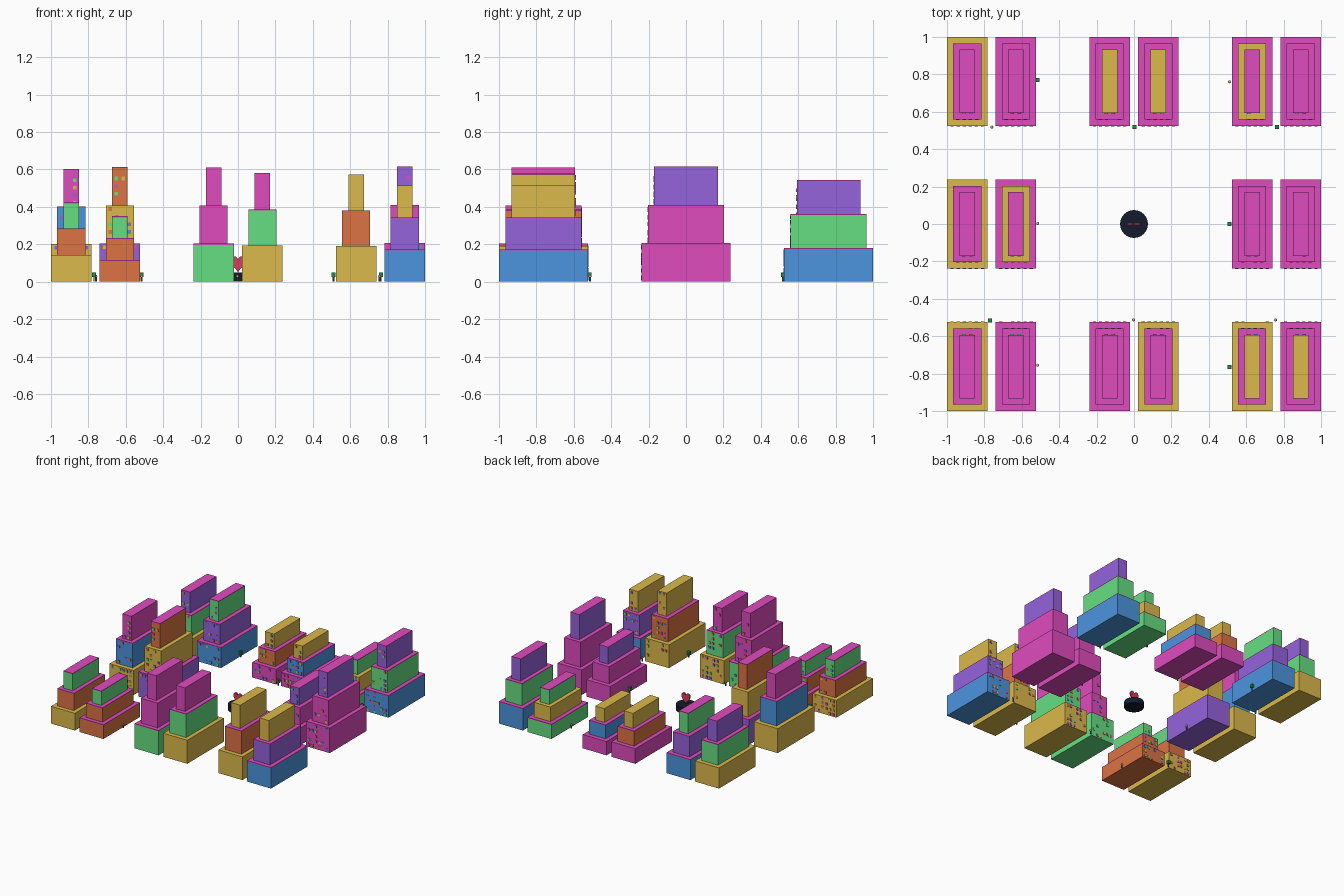
import bpy, bmesh, math, random
from mathutils import Matrix

if "Cube" in bpy.data.objects:
    bpy.data.objects.remove(bpy.data.objects["Cube"])

random.seed(7)

# palette, given as display colours and converted to linear
HEX = {"yellow": "DBB84D", "pink": "DE4DBD", "blue": "4D94DE", "green": "66DE80",
       "orange": "DB7345", "purple": "9463DB", "navy": "1A2130", "red": "D9405A",
       "leaf": "218C45", "bark": "6B4526", "skin": "E0A585", "cloth": "59616B"}
MATS = {}
for name, h in HEX.items():
    m = bpy.data.materials.new(name)
    rgb = [(int(h[i:i + 2], 16) / 255) ** 2.2 for i in (0, 2, 4)]
    m.diffuse_color = (*rgb, 1)
    m.use_nodes = True
    m.node_tree.nodes["Principled BSDF"].inputs["Base Color"].default_value = m.diffuse_color
    MATS[name] = m


def link(name, data, *mats):
    ob = bpy.data.objects.new(name, data)
    bpy.context.collection.objects.link(ob)
    for m in mats:
        data.materials.append(MATS[m])
    return ob


def add_box(bm, x, y, z, sx, sy, sz, mat=0):
    """Box centred in x and y, with its bottom at z."""
    t = Matrix.Translation((x, y, z + sz / 2)) @ Matrix.Diagonal((sx, sy, sz, 1))
    r = bmesh.ops.create_cube(bm, size=1, matrix=t)
    for f in {f for v in r["verts"] for f in v.link_faces}:
        f.material_index = mat


def finish(name, bm, *mats):
    me = bpy.data.meshes.new(name)
    bm.to_mesh(me)
    bm.free()
    return link(name, me, *mats)


TIERS = [(0.217, 0.475), (0.15, 0.405), (0.083, 0.34)]
WINDOWS = ["yellow", "pink", "blue", "green", "orange", "purple"]
ROOF = 0.006


# stepped building: three boxes with roof slabs, windows on one end
def building(name, x, y, height, colours):
    th = height / 3
    side = 1 if y < -0.5 else -1
    wins = bmesh.new()
    for i, ((w, d), col) in enumerate(zip(TIERS, colours)):
        bm = bmesh.new()
        add_box(bm, x, y, i * th, w, d, th - ROOF)
        finish(f"{name}_tier_{i + 1}", bm, col)
        bm = bmesh.new()
        add_box(bm, x, y, (i + 1) * th - ROOF, w, d, ROOF)
        finish(f"{name}_roof_{i + 1}", bm, "yellow" if col == "yellow" else "pink")
        cols, rows = max(2, round(w / 0.035)), max(2, round(th / 0.04))
        for c in range(cols):
            for r in range(rows):
                if random.random() < 0.4:
                    add_box(wins, x + ((c + 0.5) / cols - 0.5) * w * 0.9,
                            y + side * (d / 2 + 0.001),
                            i * th + (r + 0.5) / rows * th - 0.01,
                            0.018, 0.005, 0.02, random.randrange(6))
    finish(f"{name}_windows", wins, *WINDOWS)


# blocks: (column, row): two buildings, each with height and tier colours
BLOCKS = {
    (-1, -1): [(0.425, "yellow orange green"), (0.35, "orange orange green")],
    (0, -1): [(0.61, "green pink pink"), (0.58, "yellow green pink")],
    (1, -1): [(0.572, "yellow orange yellow"), (0.515, "blue purple yellow")],
    (-1, 0): [(0.603, "yellow blue pink"), (0.613, "purple yellow orange")],
    (1, 0): [(0.42, "pink pink purple"), (0.617, "pink pink purple")],
    (-1, 1): [(0.51, "yellow green purple"), (0.505, "blue purple green")],
    (0, 1): [(0.37, "pink orange yellow"), (0.34, "pink blue yellow")],
    (1, 1): [(0.36, "green yellow green"), (0.544, "blue green purple")],
}
for (cx, cy), pair in BLOCKS.items():
    for k, (h, cols) in enumerate(pair):
        building(f"building_{cx + 1}{cy + 1}{k}", cx * 0.7615 + (k * 2 - 1) * 0.13,
                 cy * 0.7625, h, cols.split())

# street trees
for x, y in [(-0.515, 0.77), (0.003, 0.518), (0.765, 0.518), (0.51, 0),
             (-0.77, -0.515), (0.51, -0.765)]:
    bm = bmesh.new()
    add_box(bm, x, y, 0, 0.007, 0.007, 0.024, 1)
    add_box(bm, x, y, 0.024, 0.022, 0.022, 0.026, 0)
    finish("street_tree", bm, "leaf", "bark")

# pedestrians
for x, y in [(-0.76, 0.518), (0.51, 0.76), (-0.515, 0.003), (-0.515, -0.755),
             (-0.003, -0.513), (0.757, -0.513)]:
    bm = bmesh.new()
    bmesh.ops.create_cone(bm, cap_ends=True, segments=10, radius1=0.006, radius2=0.006,
                          depth=0.022, matrix=Matrix.Translation((x, y, 0.011)))
    for f in bm.faces:
        f.material_index = 1
    bmesh.ops.create_uvsphere(bm, u_segments=10, v_segments=6, radius=0.008,
                              matrix=Matrix.Translation((x, y, 0.029)))
    finish("pedestrian", bm, "skin", "cloth")

# round plinth in the central square
bm = bmesh.new()
bmesh.ops.create_cone(bm, cap_ends=True, segments=48, radius1=0.074, radius2=0.074,
                      depth=0.048, matrix=Matrix.Translation((0, 0, 0.024)))
finish("plinth", bm, "navy")

# heart sculpture: extruded outline
bm = bmesh.new()
pts = []
for i in range(40):
    t = i / 40 * math.tau
    hx = 16 * math.sin(t) ** 3
    hz = 13 * math.cos(t) - 5 * math.cos(2 * t) - 2 * math.cos(3 * t) - math.cos(4 * t)
    pts.append(bm.verts.new((hx * 0.0024, -0.006, 0.046 + (hz + 17) * 0.0031)))
face = bm.faces.new(pts)
ext = bmesh.ops.extrude_face_region(bm, geom=[face])
bmesh.ops.translate(bm, vec=(0, 0.012, 0),
                    verts=[e for e in ext["geom"] if isinstance(e, bmesh.types.BMVert)])
bmesh.ops.recalc_face_normals(bm, faces=bm.faces)
finish("heart_sculpture", bm, "red")
